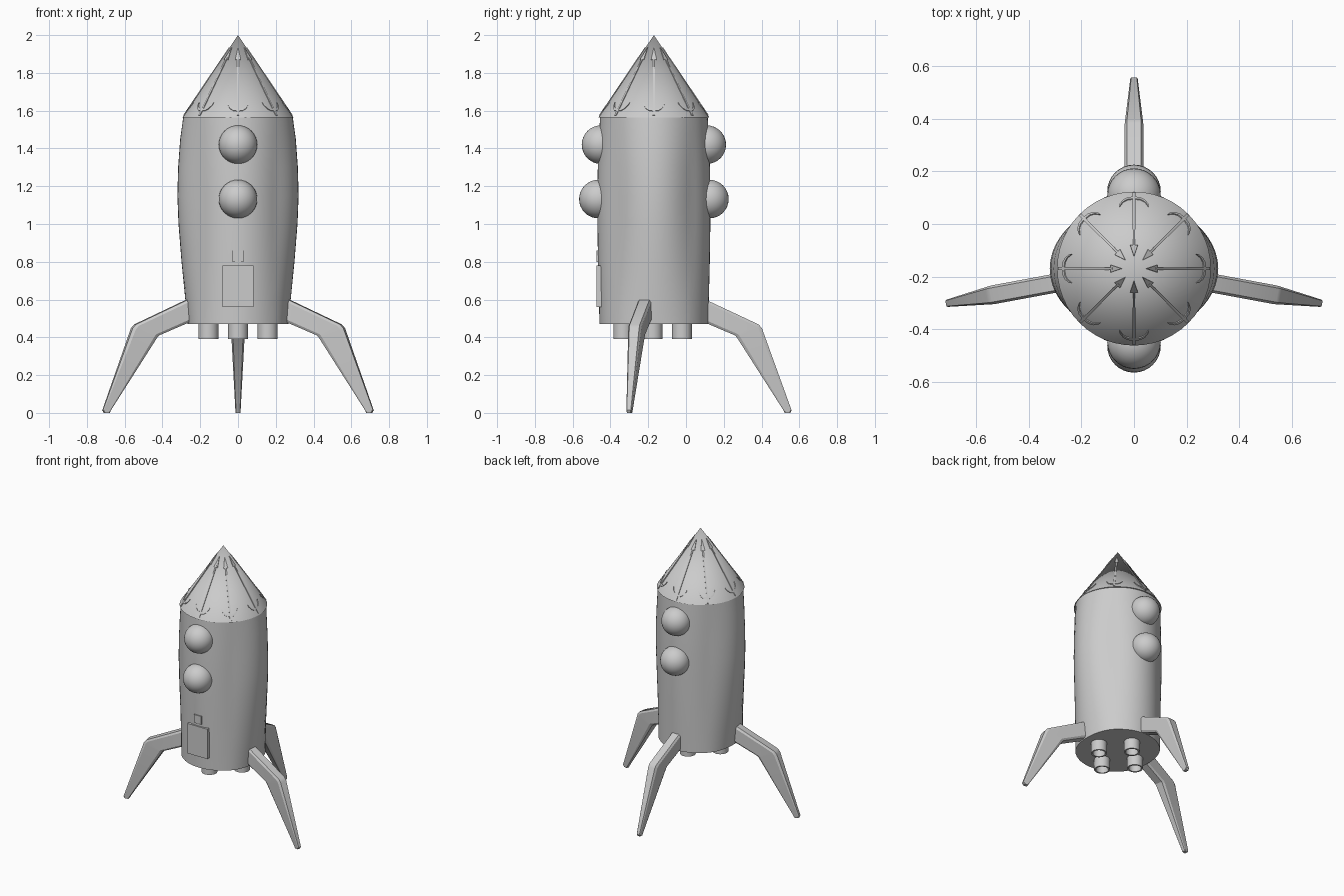
import bpy, bmesh, math
from mathutils import Vector

if "Cube" in bpy.data.objects:
    bpy.data.objects.remove(bpy.data.objects["Cube"])

CY = -0.17           # rocket axis
BASE_Z, BASE_R, TIP_Z = 1.565, 0.293, 2.0


def make(name, verts, faces, smooth=True, angle=35):
    me = bpy.data.meshes.new(name)
    me.from_pydata([tuple(v) for v in verts], [], faces)
    bm = bmesh.new()
    bm.from_mesh(me)
    bmesh.ops.recalc_face_normals(bm, faces=bm.faces)
    bm.to_mesh(me)
    bm.free()
    ob = bpy.data.objects.new(name, me)
    bpy.context.collection.objects.link(ob)
    if smooth:
        bpy.ops.object.select_all(action='DESELECT')
        ob.select_set(True)
        bpy.context.view_layer.objects.active = ob
        bpy.ops.object.shade_smooth_by_angle(angle=math.radians(angle))
    return ob


def loft(name, rings, close_loop=False, cap=True, angle=35):
    n = len(rings[0])
    verts = [p for r in rings for p in r]
    m = len(rings)
    faces = []
    for i in range(m if close_loop else m - 1):
        a, b = i * n, ((i + 1) % m) * n
        faces += [(a + j, a + (j + 1) % n, b + (j + 1) % n, b + j) for j in range(n)]
    if cap and not close_loop:
        faces += [tuple(range(n)), tuple(range((m - 1) * n, m * n))]
    return make(name, verts, faces, angle=angle)


def circle(r, z, x=0, y=CY, n=48):
    return [Vector((x + r * math.cos(2 * math.pi * k / n),
                    y + r * math.sin(2 * math.pi * k / n), z)) for k in range(n)]


# Hull: round at both ends, bulging mostly sideways in the middle
def hull_ring(z, rx, ry, n=64, rd=0.284):
    ring = []
    for k in range(n):
        t = 2 * math.pi * k / n
        c = math.cos(2 * t)
        r = rd + (rx - rd) * max(c, 0) ** 1.4 + (ry - rd) * max(-c, 0) ** 1.4
        ring.append(Vector((r * math.cos(t), CY + r * math.sin(t), z)))
    return ring


hull = [(0.47, 0.267, 0.288), (0.6, 0.279, 0.291), (0.8, 0.299, 0.296), (1.0, 0.315, 0.299),
        (1.15, 0.321, 0.3), (1.3, 0.317, 0.297), (1.45, 0.306, 0.291), (1.565, 0.29, 0.285)]
loft("hull", [hull_ring(*h) for h in hull])

# Nose cone
rim = circle(BASE_R, BASE_Z)
n = len(rim)
make("nose_cone", rim + [Vector((0, CY, TIP_Z))],
     [(k, (k + 1) % n, n) for k in range(n)] + [tuple(range(n))])


# Raised arrow trim laid on the cone: points are (sideways, radius)
def on_cone(s, r, a, lift):
    t = a + s / r
    slope = (TIP_Z - BASE_Z) / BASE_R
    nrm = Vector((slope * math.cos(t), slope * math.sin(t), 1)).normalized()
    return Vector((r * math.cos(t), CY + r * math.sin(t), TIP_Z - r * slope)) + nrm * lift


def trim_piece(poly, a, verts, faces):
    b, m = len(verts), len(poly)
    for lift in (-0.004, 0.004):
        verts += [on_cone(s, r, a, lift) for s, r in poly]
    faces.append(tuple(range(b, b + m)))
    faces.append(tuple(range(b + m, b + 2 * m)))
    faces += [(b + j, b + (j + 1) % m, b + m + (j + 1) % m, b + m + j) for j in range(m)]


arm = [(0, 0.268), (0.025, 0.266), (0.042, 0.259), (0.055, 0.245)]
verts, faces = [], []
for k in range(8):
    a = k * math.pi / 4
    trim_piece([(-0.006, 0.287), (0.006, 0.287), (0.004, 0.08), (-0.004, 0.08)], a, verts, faces)
    trim_piece([(-0.014, 0.088), (0.014, 0.088), (0, 0.045)], a, verts, faces)
    for side in (-1, 1):
        for (s0, r0), (s1, r1) in zip(arm, arm[1:]):
            trim_piece([(side * s0, r0 + 0.004), (side * s1, r1 + 0.004),
                        (side * s1, r1 - 0.004), (side * s0, r0 - 0.004)], a, verts, faces)
make("nose_trim", verts, faces, smooth=False)

# Bubble windows, front and back
for label, side in (("front", -1), ("back", 1)):
    for row, z, d in (("upper", 1.42, 0.28), ("lower", 1.132, 0.294)):
        bpy.ops.mesh.primitive_uv_sphere_add(segments=32, ring_count=16, radius=0.102,
                                             location=(0, CY + side * d, z))
        ob = bpy.context.object
        ob.name = f"{label}_{row}_window"
        bpy.ops.object.shade_smooth()


# Door on the front with a small lamp above it
def box(name, x, y0, y1, z0, z1):
    v = [(sx * x, y, z) for z in (z0, z1) for sx, y in ((-1, y0), (1, y0), (1, y1), (-1, y1))]
    return make(name, v, [(0, 1, 2, 3), (4, 5, 6, 7), (0, 1, 5, 4), (1, 2, 6, 5),
                          (2, 3, 7, 6), (3, 0, 4, 7)], smooth=False)


box("door", 0.081, -0.474, -0.43, 0.56, 0.78)
box("door_lamp", 0.03, -0.473, -0.44, 0.80, 0.86)

# Engine nozzles: hollow tubes in a cross pattern
for k in range(4):
    t = k * math.pi / 2
    x, y = 0.157 * math.cos(t), -0.177 + 0.155 * math.sin(t)
    prof = [(0.053, 0.49), (0.053, 0.392), (0.042, 0.392), (0.042, 0.46)]
    loft(f"nozzle_{k + 1}", [circle(r, z, x, y, 24) for r, z in prof])

# Landing legs: one bent tapering strut, turned around the axis
# outer (r, z), inner (r, z), half width
sections = [((0.22, 0.625), (0.22, 0.50), 0.036), ((0.29, 0.592), (0.27, 0.478), 0.036),
            ((0.555, 0.468), (0.43, 0.41), 0.036), ((0.572, 0.448), (0.44, 0.398), 0.035),
            ((0.729, 0.014), (0.686, 0.014), 0.014), ((0.722, 0.0), (0.692, 0.0), 0.012)]
for name, deg in (("back_leg", 90), ("right_leg", -10.5), ("left_leg", 190.5)):
    a = math.radians(deg)
    rad, tan = Vector((math.cos(a), math.sin(a), 0)), Vector((-math.sin(a), math.cos(a), 0))
    rings = []
    for (ro, zo), (ri, zi), w in sections:
        o = rad * ro + Vector((0, CY, zo))
        i = rad * ri + Vector((0, CY, zi))
        c = 0.12  # chamfered corners
        rings.append([o.lerp(i, c) + tan * w, o + tan * w * 0.75, o - tan * w * 0.75,
                      o.lerp(i, c) - tan * w, o.lerp(i, 1 - c) - tan * w, i - tan * w * 0.75,
                      i + tan * w * 0.75, o.lerp(i, 1 - c) + tan * w])
    loft(name, rings, angle=25)
